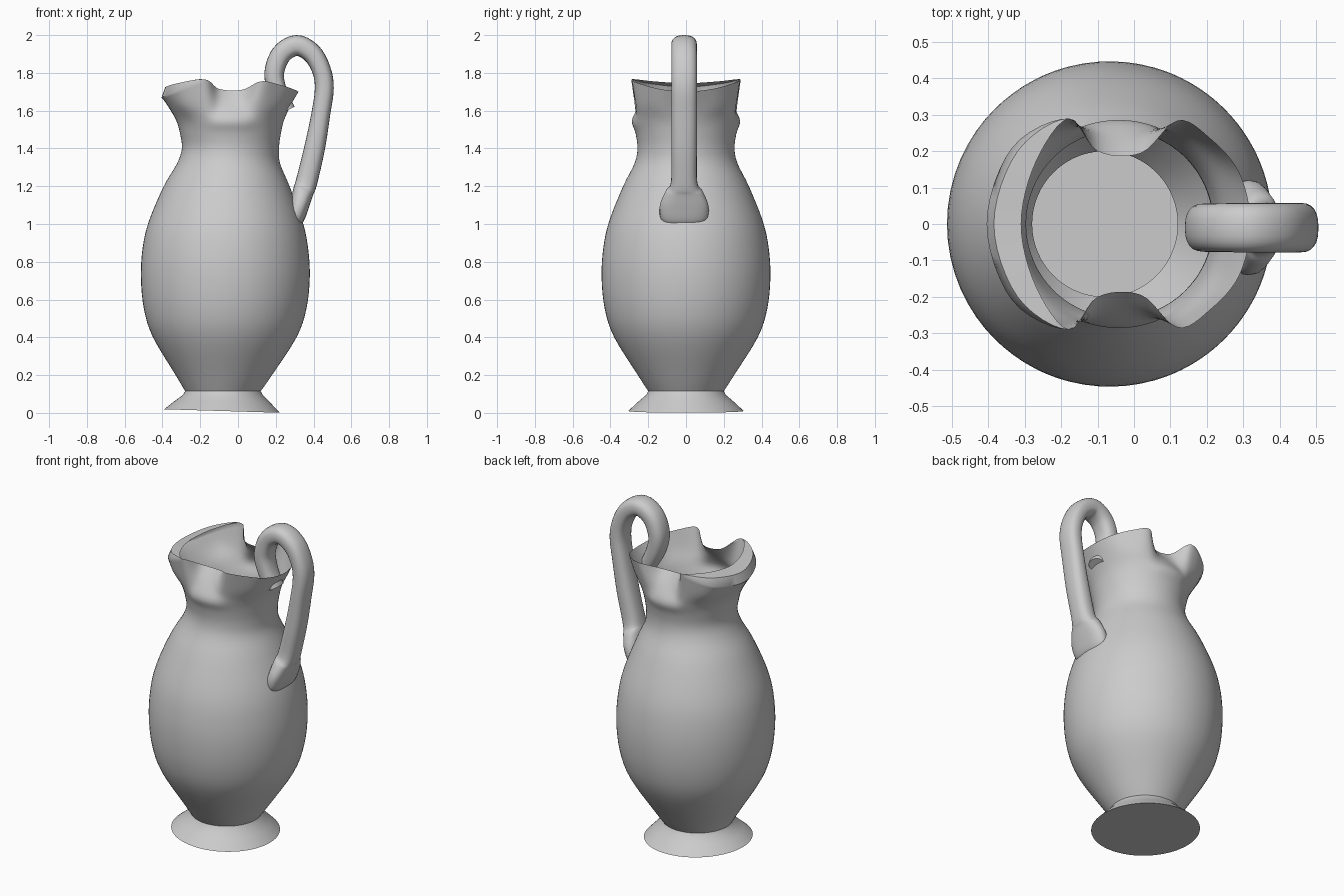
import bpy, bmesh, math
from mathutils import Vector

if "Cube" in bpy.data.objects:
    bpy.data.objects.remove(bpy.data.objects["Cube"], do_unlink=True)

clay = bpy.data.materials.new("grey clay")
clay.use_nodes = True
GREY = (0.6, 0.6, 0.6, 1)
clay.diffuse_color = GREY
clay.node_tree.nodes["Principled BSDF"].inputs["Base Color"].default_value = GREY


def spline(points, steps, closed=False):
    """Smooth curve through the points (Catmull-Rom)."""
    pts = [Vector(p) for p in points]
    n = len(pts)
    get = (lambda i: pts[i % n]) if closed else (lambda i: pts[max(0, min(n - 1, i))])
    out = []
    for i in range(n if closed else n - 1):
        a, b, c, d = (get(i + k) for k in (-1, 0, 1, 2))
        for s in range(steps):
            t = s / steps
            out.append(b + (c - a) * t / 2 + (a * 2 - b * 5 + c * 4 - d) * t * t / 2
                       + (b * 3 - a - c * 3 + d) * t ** 3 / 2)
    if not closed:
        out.append(pts[-1])
    return out


def skin(name, rings, caps, angle):
    """Join rings of points into one surface, closing the ends in caps."""
    bm = bmesh.new()
    rows = [[bm.verts.new(p) for p in ring] for ring in rings]
    n = len(rows[0])
    for low, high in zip(rows, rows[1:]):
        for j in range(n):
            k = (j + 1) % n
            bm.faces.new((low[j], low[k], high[k], high[j]))
    for c in caps:
        bm.faces.new(rows[c][::-1] if c == 0 else rows[c])
    bmesh.ops.remove_doubles(bm, verts=bm.verts, dist=0.0005)
    bmesh.ops.recalc_face_normals(bm, faces=bm.faces)
    mesh = bpy.data.meshes.new(name)
    bm.to_mesh(mesh)
    bm.free()
    mesh.materials.append(clay)
    obj = bpy.data.objects.new(name, mesh)
    bpy.context.collection.objects.link(obj)
    bpy.ops.object.select_all(action="DESELECT")
    obj.select_set(True)
    bpy.context.view_layer.objects.active = obj
    bpy.ops.object.shade_smooth_by_angle(angle=math.radians(angle))


# Jug rings: round below, pinched on both sides at the mouth
STEPS = 6
half = [0, 22, 42, 59, 74, 104, 117, 145, 180]
degrees = half + [360 - a for a in half[-2:0:-1]] + [360]
angles = [math.radians(a + (b - a) * s / STEPS)
          for a, b in zip(degrees, degrees[1:]) for s in range(STEPS)]


def circle(z, r, cx, tilt=0):
    return [Vector((cx + r * math.cos(a), r * math.sin(a), z - tilt * r * math.cos(a)))
            for a in angles]


def mouth(keys):
    other = [(x, -y, z) for x, y, z in keys[-2:0:-1]]
    return spline(keys + other, STEPS, closed=True)


throat = [(.28, 0), (.25, .14), (.18, .225), (.1, .265), (.01, .245),
          (-.09, .245), (-.18, .27), (-.31, .2), (-.375, 0)]
rim = [(.32, 0, 1.70), (.29, .14, 1.715), (.21, .235, 1.74), (.12, .285, 1.755),
       (.02, .195, 1.71), (-.1, .2, 1.715), (-.18, .29, 1.765)]
lip_outer = rim + [(-.335, .21, 1.70), (-.405, 0, 1.67)]
lip_top = rim + [(-.32, .20, 1.745), (-.385, 0, 1.725)]
lip_inner = rim + [(-.27, .17, 1.755), (-.31, 0, 1.745)]

profile = [(.115, .2, -.08), (.2, .255, -.075), (.4, .38, -.07), (.55, .43, -.068),
           (.72, .447, -.067), (.88, .437, -.067), (1.02, .405, -.065),
           (1.2, .333, -.06), (1.32, .273, -.05), (1.4, .257, -.04),
           (1.48, .267, -.04), (1.55, .286, -.042)]
body = [circle(*p) for p in profile]
body += [mouth([(x, y, 1.63) for x, y in throat]), mouth(lip_outer)]
columns = [spline(col, 4) for col in zip(*body)]
body = [list(row) for row in zip(*columns)]
foot = [circle(.01, .306, -.085, .03), circle(.06, .252, -.083, .015),
        circle(.095, .211, -.08)]
skin("jug_body", foot + body + [mouth(lip_top), mouth(lip_inner)], [0], 50)

# Handle: x, z, half width and half thickness along the path
path = [(.26, 1.60, .055, .045), (.21, 1.70, .062, .05), (.192, 1.80, .066, .052),
        (.23, 1.90, .067, .054), (.31, 1.945, .068, .055), (.39, 1.905, .068, .053),
        (.44, 1.82, .068, .05), (.457, 1.72, .068, .05), (.438, 1.58, .068, .05),
        (.405, 1.4, .068, .055), (.362, 1.22, .07, .057), (.345, 1.17, .1, .055),
        (.325, 1.10, .128, .052), (.30, 1.03, .125, .05), (.285, .99, .09, .03)]
track = [Vector(p) for p in spline([(*p[:2], p[2]) for p in path], 5)]
thick = spline([(p[3], 0, 0) for p in path], 5)
rings = []
for i, p in enumerate(track):
    d = track[min(i + 1, len(track) - 1)] - track[max(i - 1, 0)]
    normal = Vector((d.y, 0, -d.x)).normalized()
    ring = []
    for k in range(24):
        c, s = math.cos(k * math.tau / 24), math.sin(k * math.tau / 24)
        # slightly squared oval section
        u = math.copysign(abs(c) ** .8, c) * p.z
        v = math.copysign(abs(s) ** .8, s) * thick[i].x
        ring.append(Vector((p.x, u - .01, p.y)) + normal * v)
    rings.append(ring)
skin("handle", rings, [0, -1], 60)
